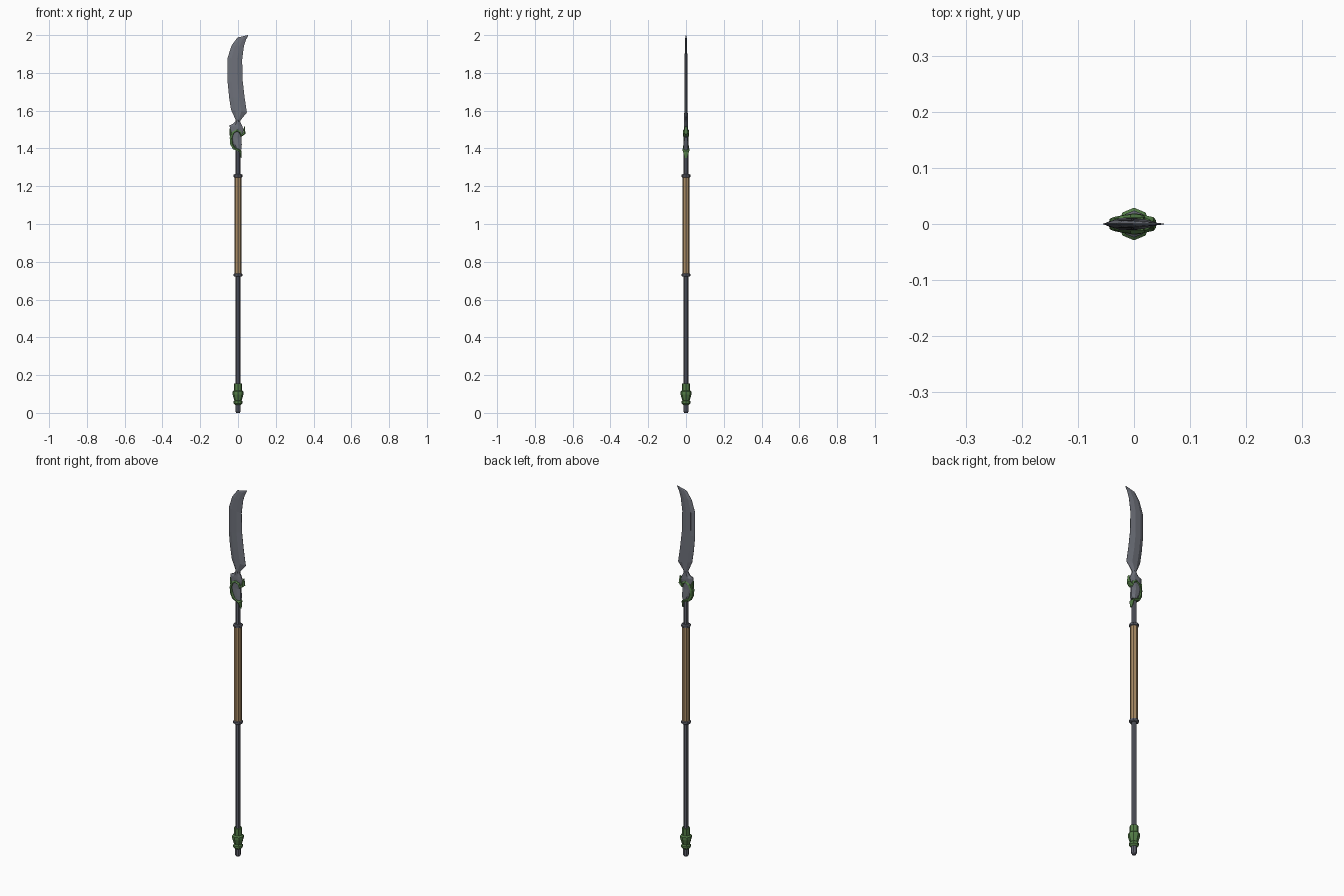
import bpy, bmesh, math
from mathutils import Vector


def material(name, rgb):
    m = bpy.data.materials.new(name)
    m.diffuse_color = (*rgb, 1)
    return m


BLADE = material("blade steel", (0.155, 0.165, 0.195))
STEEL = material("dark steel", (0.115, 0.12, 0.15))
GREEN = material("green metal", (0.09, 0.21, 0.065))
WOOD = material("tan grip", (0.40, 0.26, 0.13))


def loft(name, rings, mat):
    """Skin a list of closed rings of points and cap both ends."""
    bm = bmesh.new()
    vs = [[bm.verts.new(p) for p in ring] for ring in rings]
    n = len(vs[0])
    for a, b in zip(vs, vs[1:]):
        for i in range(n):
            j = (i + 1) % n
            bm.faces.new((a[i], a[j], b[j], b[i]))
    bm.faces.new(vs[0])
    bm.faces.new(vs[-1])
    bmesh.ops.recalc_face_normals(bm, faces=bm.faces)
    me = bpy.data.meshes.new(name)
    bm.to_mesh(me)
    bm.free()
    me.materials.append(mat)
    ob = bpy.data.objects.new(name, me)
    bpy.context.collection.objects.link(ob)
    return ob


def turned(name, profile, mat, n=8):
    """Low-poly turned part from (radius, z) pairs."""
    return loft(name, [[(r * math.cos(math.tau * i / n), r * math.sin(math.tau * i / n), z)
                        for i in range(n)] for r, z in profile], mat)


def flat_section(rows):
    """Bevelled flat sections: back edge, cutting edge, half thickness, edge half thickness."""
    rings = []
    for xl, zl, xr, zr, t, e in rows:
        a, b = Vector((xl, 0, zl)), Vector((xr, 0, zr))
        p, q = a.lerp(b, 0.27), a.lerp(b, 0.65)
        y, ye = Vector((0, t, 0)), Vector((0, e, 0))
        rings.append([a - ye, p - y, q - y, b - ye, b + ye, q + y, p + y, a + ye])
    return rings


def band(name, path, mat):
    """Sweep a bevelled section along (x, z, half width, half depth) points."""
    rings = []
    for i, (x, z, w, d) in enumerate(path):
        a, b = path[max(i - 1, 0)], path[min(i + 1, len(path) - 1)]
        t = Vector((b[0] - a[0], 0, b[1] - a[1])).normalized()
        s = Vector((-t.z, 0, t.x))
        c = Vector((x, 0, z))
        rings.append([c + s * w * u + Vector((0, d * v, 0)) for u, v in
                      ((1, -.5), (.3, -1), (-1, -.7), (-1, .7), (.3, 1), (1, .5))])
    return loft(name, rings, mat)


# Curved blade
loft("blade", flat_section([
    (-0.013, 1.535, 0.010, 1.535, 0.010, 0.004),
    (-0.014, 1.555, 0.014, 1.550, 0.010, 0.002),
    (-0.037, 1.605, 0.047, 1.590, 0.009, 0.0006),
    (-0.047, 1.670, 0.035, 1.670, 0.009, 0.0006),
    (-0.055, 1.750, 0.024, 1.765, 0.008, 0.0006),
    (-0.055, 1.880, 0.022, 1.870, 0.007, 0.0006),
    (-0.034, 1.945, 0.031, 1.940, 0.006, 0.0006),
    (-0.003, 1.987, 0.042, 1.975, 0.004, 0.0006),
    (0.051, 2.000, 0.054, 1.998, 0.0008, 0.0004)]), BLADE)

# Narrow groove line on both faces of the blade
for side in (-1, 1):
    loft("blade_groove", [[(x, side * y, z) for x, y in
                          ((-0.036, 0.004), (-0.034, 0.0078), (-0.032, 0.004))]
                          for z in (1.78, 1.88)], STEEL)

# Blade socket
loft("blade_socket", flat_section([
    (-0.014, 1.395, 0.018, 1.395, 0.014, 0.006),
    (-0.028, 1.420, 0.020, 1.420, 0.013, 0.005),
    (-0.042, 1.460, 0.018, 1.455, 0.011, 0.004),
    (-0.044, 1.523, 0.030, 1.500, 0.011, 0.003),
    (-0.026, 1.530, 0.022, 1.520, 0.010, 0.003),
    (-0.013, 1.545, 0.010, 1.545, 0.010, 0.003)]), BLADE)

# Green crescent that wraps the socket
band("crescent_guard", [
    (0.034, 1.515, 0.002, 0.006), (0.033, 1.480, 0.007, 0.012),
    (0.018, 1.467, 0.007, 0.016), (0.012, 1.485, 0.006, 0.017),
    (-0.006, 1.495, 0.006, 0.017), (-0.024, 1.484, 0.007, 0.015),
    (-0.036, 1.455, 0.008, 0.013), (-0.034, 1.425, 0.008, 0.013),
    (-0.022, 1.402, 0.008, 0.016), (0.000, 1.394, 0.008, 0.019),
    (0.013, 1.385, 0.006, 0.017), (0.017, 1.350, 0.002, 0.006)], GREEN)
band("guard_spur", [(-0.036, 1.47, 0.008, 0.012), (-0.043, 1.505, 0.002, 0.005)], GREEN)

# Shaft, grip and grip rings
turned("shaft", [(0.013, 0.03), (0.013, 1.40)], STEEL)
turned("grip", [(0.019, 0.73), (0.019, 1.255)], WOOD)
for z in (0.73, 1.255):
    turned("grip_ring", [(0.018, z - 0.009), (0.024, z - 0.005),
                         (0.024, z + 0.005), (0.018, z + 0.009)], STEEL)

# Butt fitting
turned("butt_sleeve", [(0.021, 0.105), (0.021, 0.155)], GREEN)
turned("butt_bulb", [(0.022, 0.118), (0.029, 0.112), (0.029, 0.098),
                     (0.020, 0.068), (0.016, 0.064)], GREEN)
turned("butt_ring", [(0.017, 0.068), (0.024, 0.062), (0.024, 0.050), (0.015, 0.042)], GREEN)
turned("butt_tip", [(0.009, 0.0), (0.014, 0.008), (0.014, 0.05)], STEEL)
